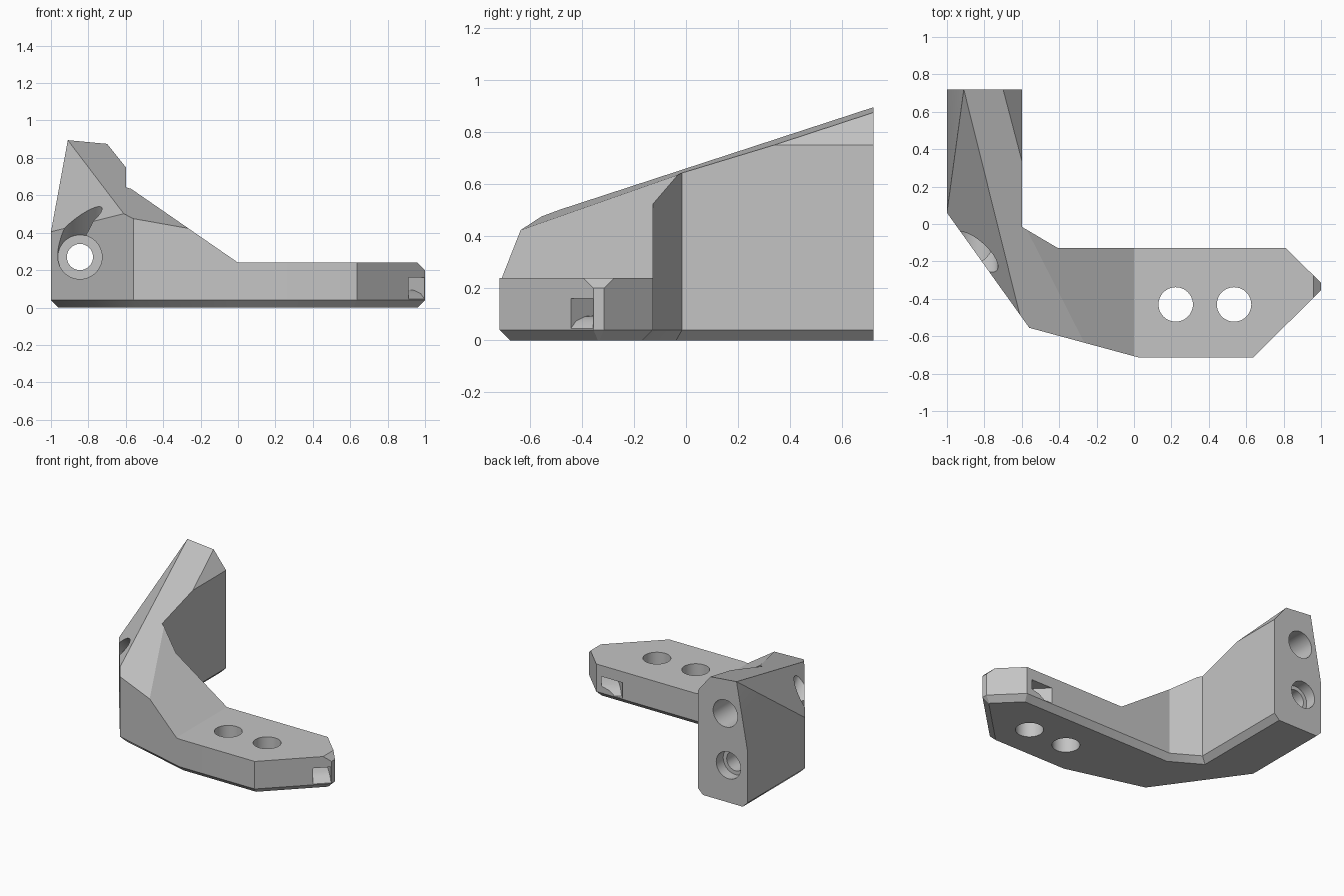
import bpy, bmesh
from mathutils import Vector

cube = bpy.data.objects.get("Cube")
if cube:
    bpy.data.objects.remove(cube)

grey = bpy.data.materials.new("plain grey")
grey.use_nodes = True
grey.diffuse_color = (0.55, 0.55, 0.55, 1)
grey.node_tree.nodes["Principled BSDF"].inputs["Base Color"].default_value = (0.55, 0.55, 0.55, 1)


def make_object(name, bm):
    bmesh.ops.recalc_face_normals(bm, faces=bm.faces)
    mesh = bpy.data.meshes.new(name)
    bm.to_mesh(mesh)
    bm.free()
    mesh.materials.append(grey)
    obj = bpy.data.objects.new(name, mesh)
    bpy.context.collection.objects.link(obj)
    return obj


def prism(points, sweep):
    """Closed polygon swept along a vector."""
    bm = bmesh.new()
    face = bm.faces.new([bm.verts.new(p) for p in points])
    new = bmesh.ops.extrude_face_region(bm, geom=[face], use_keep_orig=True)["geom"]
    bmesh.ops.translate(bm, vec=sweep, verts=[v for v in new if isinstance(v, bmesh.types.BMVert)])
    bmesh.ops.recalc_face_normals(bm, faces=bm.faces)
    return bm


def circle(center, radius, u, v, sides=48):
    from math import cos, sin, tau
    return [Vector(center) + radius * (cos(tau * i / sides) * Vector(u) + sin(tau * i / sides) * Vector(v))
            for i in range(sides)]


X, Y, Z = Vector((1, 0, 0)), Vector((0, 1, 0)), Vector((0, 0, 1))

# Bracket body: plan outline raised into a block
outline = [(-1, 0.72), (-1, 0.06), (-0.56, -0.555), (0.03, -0.715), (0.635, -0.715),
           (1, -0.355), (1, -0.315), (0.81, -0.127), (-0.41, -0.127), (-0.6, -0.015), (-0.6, 0.72)]
bm = prism([(x, y, 0) for x, y in outline], Z * 1.2)

# Bottom chamfer on every side but the back
rim = [e for e in bm.edges
       if all(v.co.z < 0.001 for v in e.verts) and not all(v.co.y > 0.7 for v in e.verts)]
bmesh.ops.bevel(bm, geom=rim, offset=0.04, segments=1, affect='EDGES', clamp_overlap=False)


def slice_above(point, slope_x, slope_y):
    """Cut away all above a sloping plane and close the cut."""
    cut = bmesh.ops.bisect_plane(bm, geom=bm.verts[:] + bm.edges[:] + bm.faces[:], dist=1e-5,
                                 plane_co=point, plane_no=(-slope_x, -slope_y, 1), clear_outer=True)
    edges = [g for g in cut["geom_cut"] if isinstance(g, bmesh.types.BMEdge)]
    bmesh.ops.holes_fill(bm, edges=edges, sides=0)


slice_above((-0.27, -0.63, 0.425), -0.095, 0.303)   # long top ramp
slice_above((-1, 0.06, 0.405), 1.08, 0.595)         # outer shoulder
slice_above((-1, 0.06, 0.405), 5.44, 0)             # steep outer side
slice_above((1, 0, 0.2), -1, 0)                     # arm tip
body = make_object("bracket_body", bm)


def carve(cutter_bm):
    cutter = make_object("cutter", cutter_bm)
    cutter.hide_render = True
    mod = body.modifiers.new("cut", 'BOOLEAN')
    mod.operation = 'DIFFERENCE'
    mod.solver = 'EXACT'
    mod.object = cutter
    bpy.context.view_layer.objects.active = body
    bpy.ops.object.modifier_apply(modifier=mod.name)
    bpy.data.objects.remove(cutter)


# Low arm with its ramp up to the leg
arm = [(-0.62, 0.668), (0, 0.24), (1.2, 0.24), (1.2, 1.3), (-0.62, 1.3)]
carve(prism([(x, -1, z) for x, z in arm], Y))

# Inner corner of the leg top
corner = [(-0.8, 1.0), (-0.5, 0.625), (-0.5, 1.2)]
carve(prism([(x, 0.1, z) for x, z in corner], Y))

# Two upright holes in the arm
for x in (0.223, 0.535):
    carve(prism(circle((x, -0.43, -0.1), 0.092, X, Y), Z * 0.6))

# Long screw hole with head recess, slanted driver access and back recess
carve(prism(circle((-0.845, 0.03, 0.27), 0.118, X, Z), Y * -0.7))
carve(prism(circle((-0.845, 0.03, 0.27), 0.118, X, Z), (0, -0.6, 0.6)))
carve(prism(circle((-0.845, -0.1, 0.27), 0.07, X, Z), Y))
carve(prism(circle((-0.845, 0.64, 0.27), 0.098, X, Z), Y * 0.2))

# Upper blind hole in the back
carve(prism(circle((-0.82, 0.42, 0.64), 0.098, X, Z), Y * 0.4))

# Strap channel across the arm tip, with an arched floor
along = Vector((-1, 1, 0)).normalized()
across = Vector((1, 1, 0)).normalized()
start = Vector((0.955, -0.4, 0)) - across * 0.06
profile = [(-0.1, 0.16), (-0.1, 0.045), (0, 0.045), (0.03, 0.075), (0.08, 0.092), (0.2, 0.1),
           (0.32, 0.092), (0.37, 0.075), (0.4, 0.045), (0.5, 0.045), (0.5, 0.16)]
carve(prism([start + along * s + Z * z for s, z in profile], across * 0.12))

# Smooth bores, crisp edges
bpy.ops.object.select_all(action='DESELECT')
body.select_set(True)
bpy.context.view_layer.objects.active = body
bpy.ops.object.shade_smooth_by_angle(angle=0.5)
